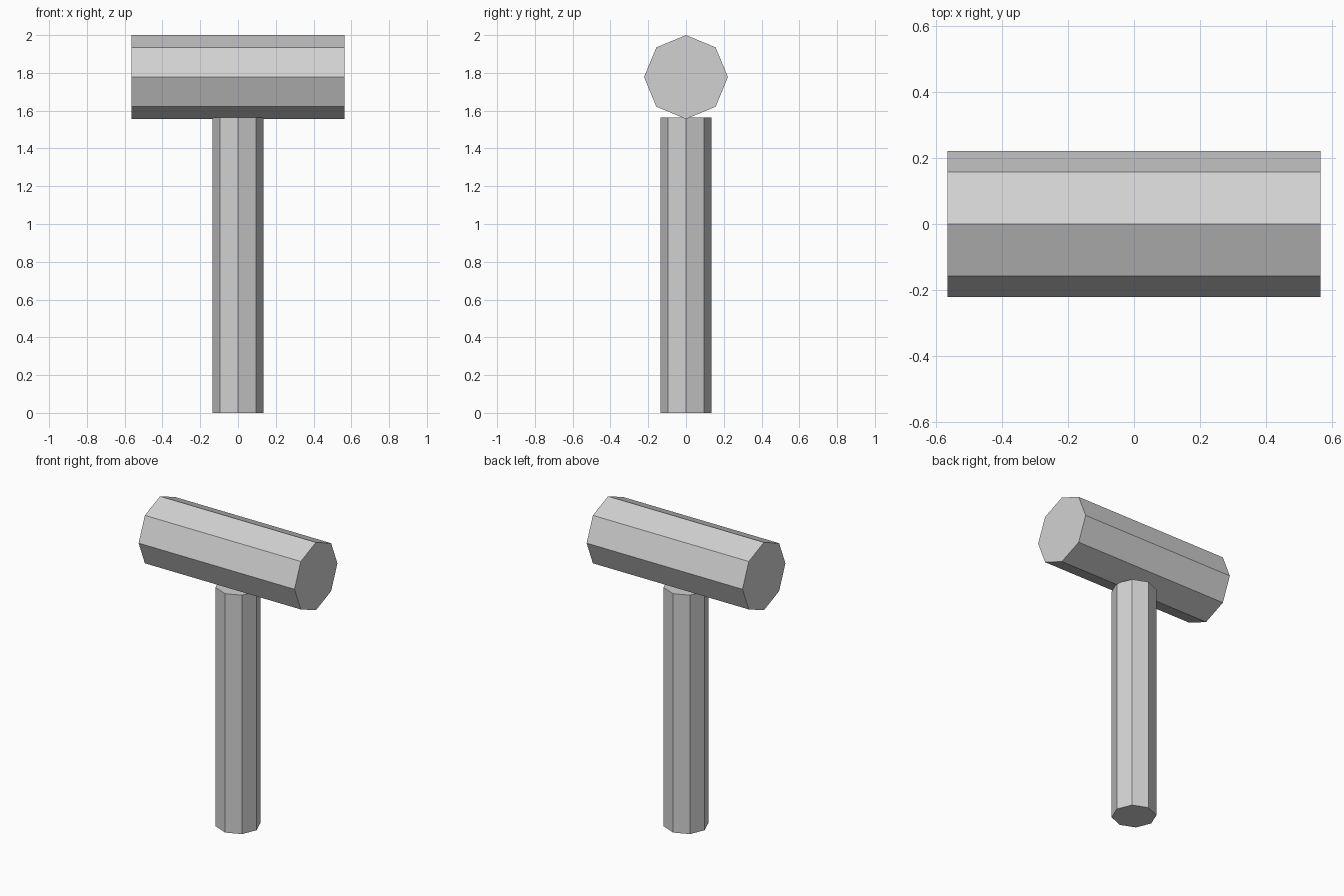
import bpy
from math import pi

cube = bpy.data.objects.get("Cube")
if cube:
    bpy.data.objects.remove(cube, do_unlink=True)

# Single flat grey
GREY = (0.64, 0.64, 0.64, 1.0)
grey = bpy.data.materials.new("light grey")
grey.use_nodes = True
grey.diffuse_color = GREY
grey.node_tree.nodes["Principled BSDF"].inputs["Base Color"].default_value = GREY


def octagonal_bar(name, radius, length, centre_z, tilt=0.0):
    bpy.ops.mesh.primitive_cylinder_add(
        vertices=8, radius=radius, depth=length,
        location=(0, 0, centre_z), rotation=(0, tilt, 0))
    bar = bpy.context.object
    bar.name = name
    bar.data.materials.append(grey)
    bpy.ops.object.shade_flat()
    return bar


HEAD_RADIUS = 0.222
HANDLE_TOP = 1.565

# Upright handle, its top just reaching into the head
octagonal_bar("handle", 0.135, HANDLE_TOP, HANDLE_TOP / 2)

# Mallet head lying along x
octagonal_bar("head", HEAD_RADIUS, 1.13, 2 - HEAD_RADIUS, tilt=pi / 2)
